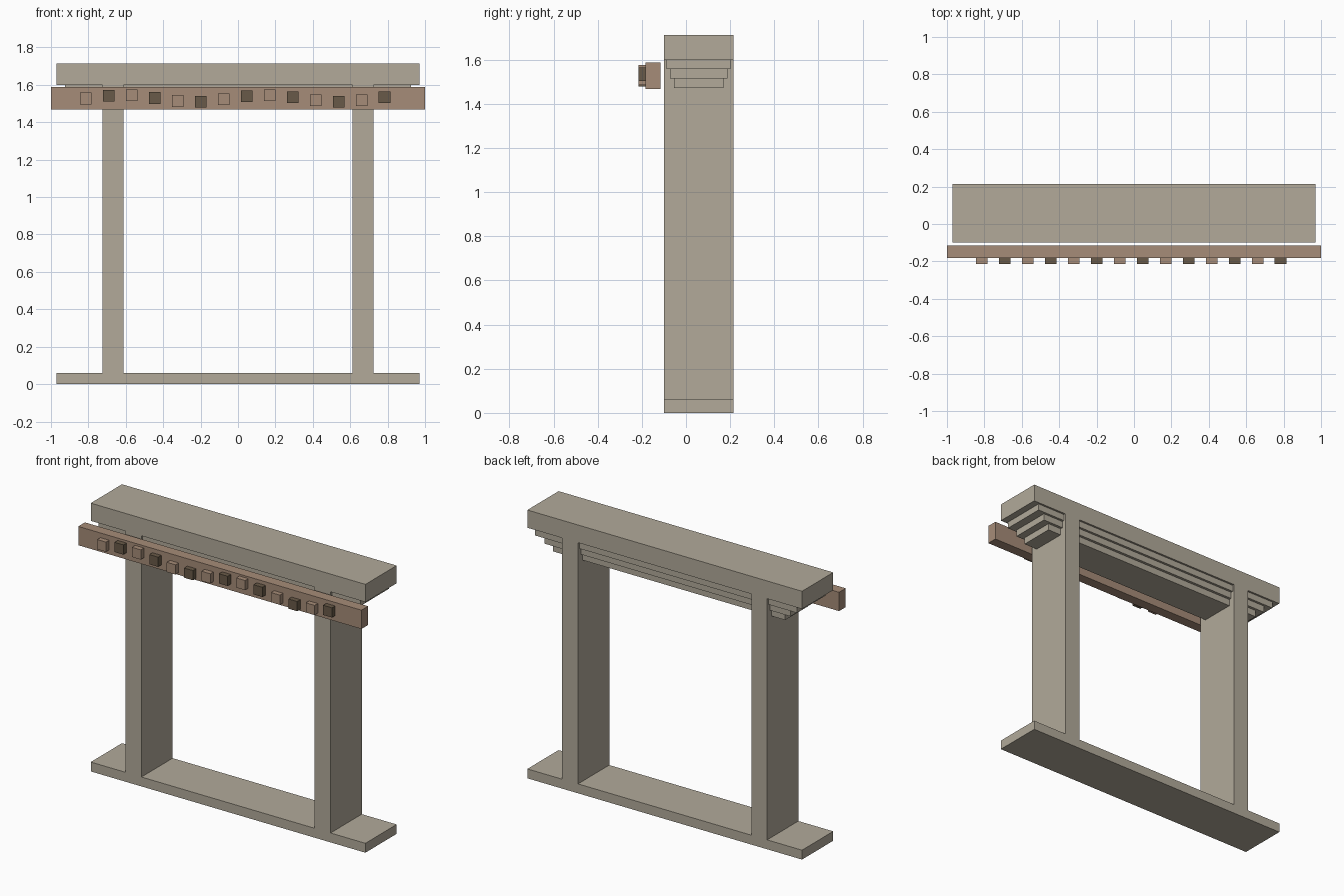
import bpy, bmesh, math

if "Cube" in bpy.data.objects:
    bpy.data.objects.remove(bpy.data.objects["Cube"])


def material(name, rgb):
    m = bpy.data.materials.new(name)
    m.diffuse_color = (*rgb, 1)
    m.use_nodes = True
    m.node_tree.nodes["Principled BSDF"].inputs["Base Color"].default_value = m.diffuse_color
    return m


STONE = material("stone", (0.445, 0.402, 0.323))
WOOD = material("wood", (0.381, 0.262, 0.188))
DARK = material("dark_wood", (0.141, 0.102, 0.065))


def finish(name, bm, mat):
    bmesh.ops.recalc_face_normals(bm, faces=bm.faces)
    mesh = bpy.data.meshes.new(name)
    bm.to_mesh(mesh)
    bm.free()
    mesh.materials.append(mat)
    ob = bpy.data.objects.new(name, mesh)
    bpy.context.collection.objects.link(ob)
    return ob


def box(name, x, y, z, mat):
    """Box from (min, max) ranges."""
    bm = bmesh.new()
    bmesh.ops.create_cube(bm, size=1)
    for v in bm.verts:
        v.co = [(a + b) / 2 + c * (b - a) for (a, b), c in zip((x, y, z), v.co)]
    return finish(name, bm, mat)


# Stone frame: sill, two posts and lintel as one solid, from a grid of cells
XS = (-0.97, -0.724, -0.612, 0.612, 0.724, 0.97)
ZS = (0, 0.06, 1.6, 1.713)
Y0, Y1 = -0.10, 0.215
bm = bmesh.new()
grid = [[bm.verts.new((x, Y0, z)) for x in XS] for z in ZS]
for r in range(3):
    for c in range(5):
        if r != 1 or c in (1, 3):
            bm.faces.new((grid[r][c], grid[r][c + 1],
                          grid[r + 1][c + 1], grid[r + 1][c]))
bmesh.ops.recalc_face_normals(bm, faces=bm.faces)
ext = bmesh.ops.extrude_face_region(bm, geom=bm.faces[:], use_keep_orig=True)
for v in ext["geom"]:
    if isinstance(v, bmesh.types.BMVert):
        v.co.y = Y1
finish("stone_frame", bm, STONE)

# Stepped corbels under the lintel, shrinking downwards
YC = (Y0 + Y1) / 2
for i, (hx, hy, z0, z1) in enumerate(((0.925, 0.145, 1.558, 1.6),
                                      (0.87, 0.130, 1.515, 1.558),
                                      (0.82, 0.113, 1.472, 1.515))):
    box(f"lintel_step_{i + 1}", (-hx, hx), (YC - hy, YC + hy), (z0, z1), STONE)

# Wooden beam hung in front of the lintel
box("front_beam", (-1, 1), (-0.183, -0.116), (1.468, 1.588), WOOD)

# Row of alternating pegs in a gentle wave
H = 0.031
for i in range(14):
    x = -0.813 + i * 0.1228
    z = 1.527 + 0.018 * math.sin(i)
    box(f"beam_peg_{i + 1}", (x - H, x + H), (-0.215, -0.183), (z - H, z + H),
        DARK if i % 2 else WOOD)
